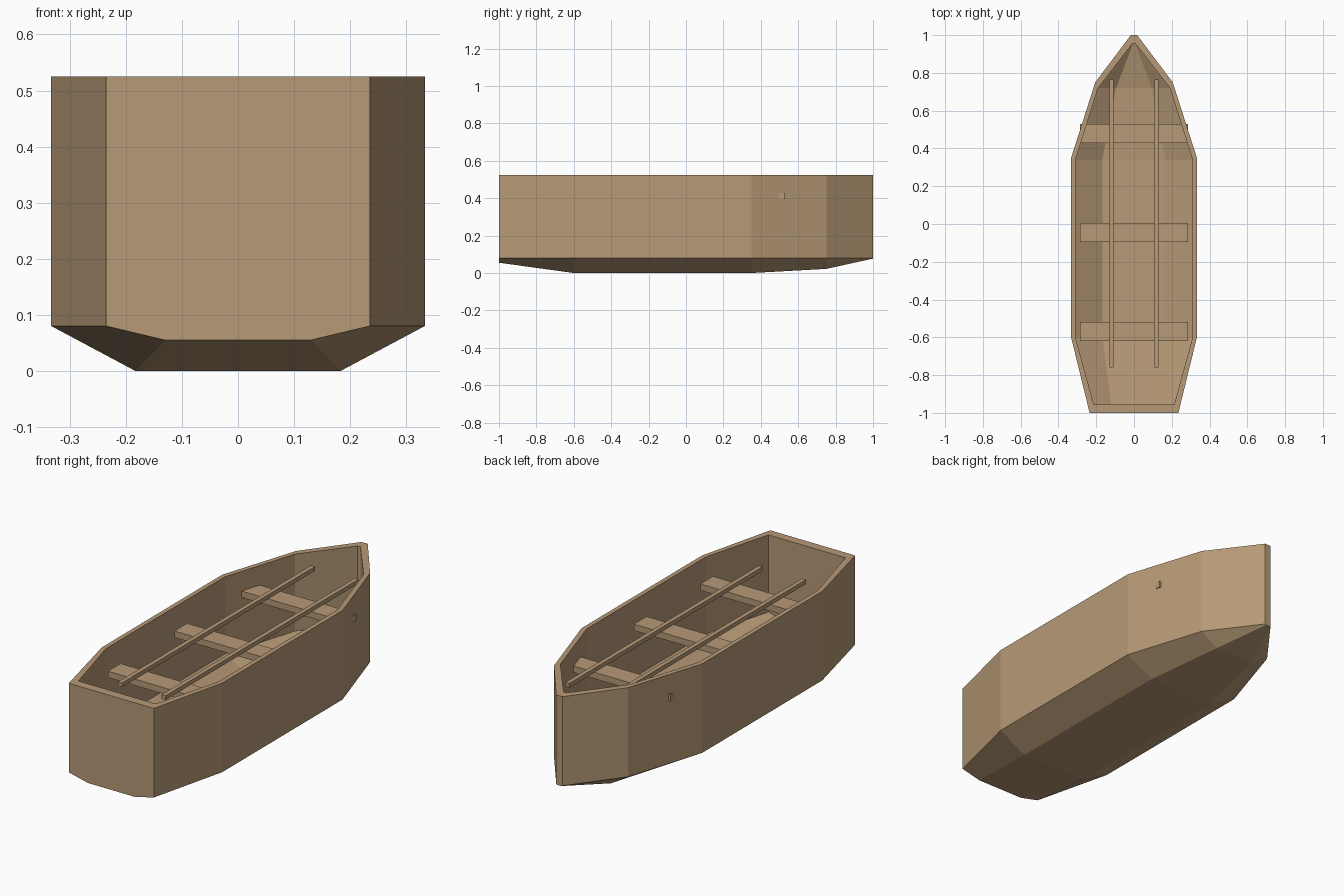
import bpy, bmesh

if "Cube" in bpy.data.objects:
    bpy.data.objects.remove(bpy.data.objects["Cube"])

wood = bpy.data.materials.new("wood")
wood.diffuse_color = (0.47, 0.32, 0.18, 1)
wood.use_nodes = True
wood.node_tree.nodes["Principled BSDF"].inputs["Base Color"].default_value = wood.diffuse_color


def finish(name, bm):
    bmesh.ops.recalc_face_normals(bm, faces=bm.faces)
    mesh = bpy.data.meshes.new(name)
    bm.to_mesh(mesh)
    bm.free()
    mesh.materials.append(wood)
    obj = bpy.data.objects.new(name, mesh)
    bpy.context.collection.objects.link(obj)
    return obj


def box(name, x0, x1, y0, y1, z0, z1):
    bm = bmesh.new()
    bmesh.ops.create_cube(bm, size=1)
    for v in bm.verts:
        v.co.x = x1 if v.co.x > 0 else x0
        v.co.y = y1 if v.co.y > 0 else y0
        v.co.z = z1 if v.co.z > 0 else z0
    return finish(name, bm)


TOP = 0.525
# stations: y, side half width, chine z, floor half width, floor z
outer = [(-1.0, 0.235, 0.08, 0.13, 0.055),
         (-0.6, 0.333, 0.08, 0.183, 0.0),
         (0.35, 0.333, 0.08, 0.183, 0.0),
         (0.75, 0.205, 0.08, 0.11, 0.022),
         (1.0, 0.017, 0.08, 0.01, 0.077)]
inner = [(-0.955, 0.213, 0.14, 0.12, 0.115),
         (-0.6, 0.31, 0.14, 0.168, 0.06),
         (0.34, 0.31, 0.14, 0.168, 0.06),
         (0.72, 0.19, 0.14, 0.095, 0.082),
         (0.955, 0.008, 0.14, 0.005, 0.135)]


def skin(bm, stations):
    rows = []
    for y, w, cz, fw, fz in stations:
        half = [(w, TOP), (w, cz), (fw, fz)]
        pts = [(-x, z) for x, z in half] + half[::-1]
        rows.append([bm.verts.new((x, y, z)) for x, z in pts])
    for a, b in zip(rows, rows[1:]):
        for i in range(5):
            bm.faces.new((a[i], a[i + 1], b[i + 1], b[i]))
    bm.faces.new(rows[0])
    bm.faces.new(rows[-1])
    # top outline, running round the boat
    return [r[0] for r in rows] + [r[5] for r in reversed(rows)]


# hull: outer and inner shells joined by a flat rim
bm = bmesh.new()
rim_out = skin(bm, outer)
rim_in = skin(bm, inner)
n = len(rim_out)
for i in range(n):
    j = (i + 1) % n
    bm.faces.new((rim_out[i], rim_out[j], rim_in[j], rim_in[i]))
finish("hull", bm)

# three cross seats
for i, y in enumerate((-0.57, -0.045, 0.48)):
    box(f"seat_{i + 1}", -0.285, 0.285, y - 0.05, y + 0.05, 0.395, 0.427)

# long poles lying above the seats
for side, x in (("left", -0.12), ("right", 0.12)):
    box(f"pole_{side}", x - 0.011, x + 0.011, -0.76, 0.765, 0.447, 0.468)
